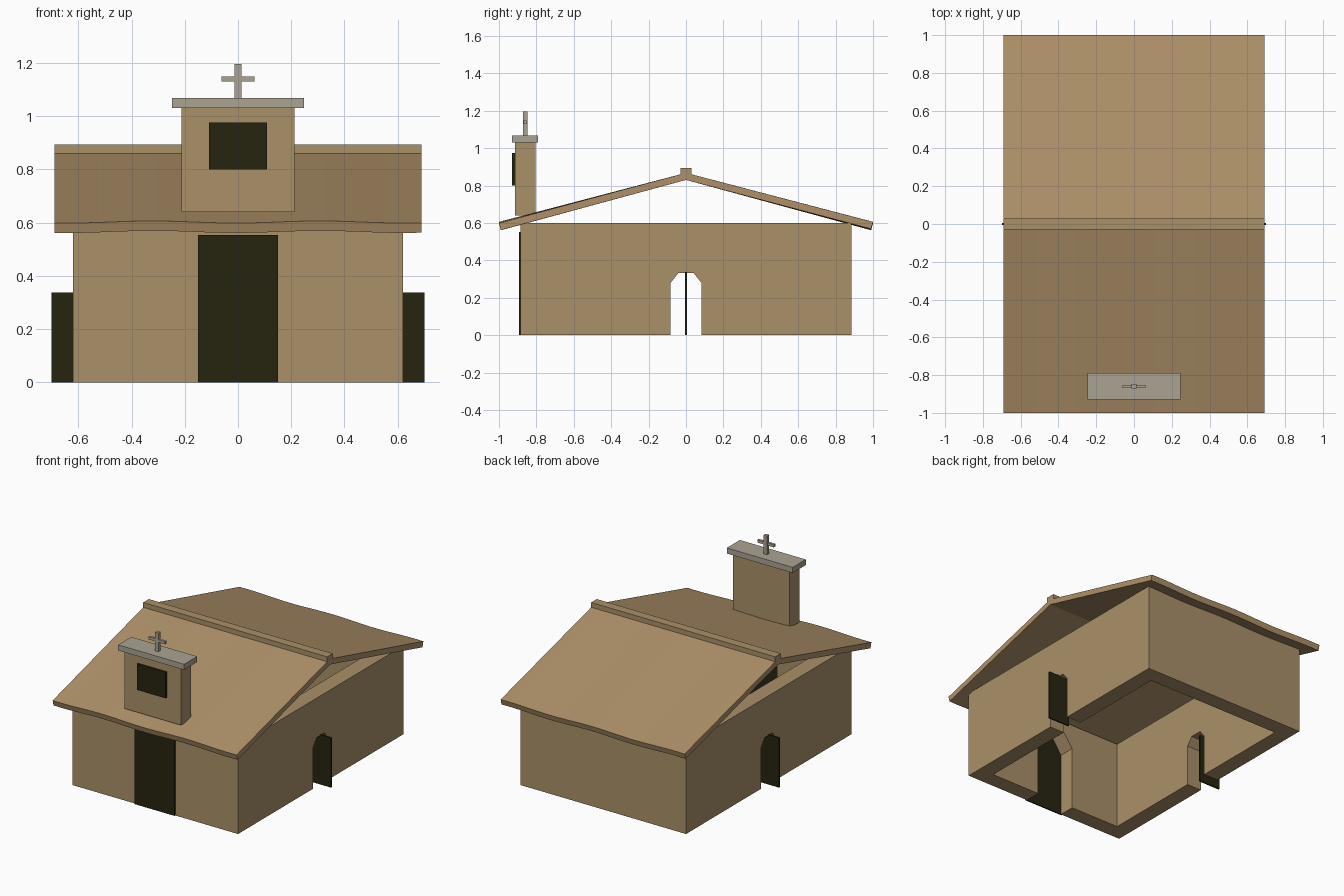
import bpy
import bmesh
import math
from mathutils import Vector

cube = bpy.data.objects.get("Cube")
if cube:
    bpy.data.objects.remove(cube, do_unlink=True)


def material(name, rgb):
    m = bpy.data.materials.new(name)
    m.use_nodes = True
    m.diffuse_color = (*rgb, 1)
    m.node_tree.nodes["Principled BSDF"].inputs["Base Color"].default_value = (*rgb, 1)
    return m


WALL = material("tan plaster", (0.40, 0.28, 0.14))
ROOF = material("warm tan roof", (0.42, 0.28, 0.14))
STONE = material("grey stone", (0.41, 0.37, 0.295))
DARK = material("dark wood", (0.019, 0.018, 0.005))


def finish(name, bm, mat):
    bmesh.ops.recalc_face_normals(bm, faces=bm.faces)
    mesh = bpy.data.meshes.new(name)
    bm.to_mesh(mesh)
    bm.free()
    mesh.materials.append(mat)
    ob = bpy.data.objects.new(name, mesh)
    bpy.context.collection.objects.link(ob)
    return ob


def box(name, x, y, z, mat):
    """Box from (low, high) ranges on each axis."""
    bm = bmesh.new()
    bmesh.ops.create_cube(bm, size=1)
    for v in bm.verts:
        v.co = Vector([r[0] if c < 0 else r[1] for c, r in zip(v.co, (x, y, z))])
    return finish(name, bm, mat)


def prism(name, profile, low, high, place, mat, steps=1):
    """Closed profile swept from low to high; place(a, b, t) gives the point."""
    bm = bmesh.new()
    rings = []
    for i in range(steps + 1):
        t = low + (high - low) * i / steps
        rings.append([bm.verts.new(place(a, b, t)) for a, b in profile])
    n = len(profile)
    for r, s in zip(rings, rings[1:]):
        for k in range(n):
            bm.faces.new((r[k], r[(k + 1) % n], s[(k + 1) % n], s[k]))
    bm.faces.new(rings[0])
    bm.faces.new(rings[-1])
    return finish(name, bm, mat)


def arch(half, spring, top):
    return [(-half, -0.1), (half, -0.1), (half, spring), (half / 2, top),
            (-half / 2, top), (-half, spring)]


# Hollow walls, open at top and bottom, with arched doorways
walls = box("walls", (-0.62, 0.62), (-0.885, 0.885), (0, 0.6), WALL)
cutters = [
    box("room_cutter", (-0.51, 0.51), (-0.775, 0.775), (-0.1, 0.7), WALL),
    prism("side_door_cutter", arch(0.082, 0.28, 0.332), -1, 1,
          lambda a, b, t: (t, a, b), WALL),
    prism("front_door_cutter", arch(0.14, 0.43, 0.53), -1, -0.7,
          lambda a, b, t: (a, t, b), WALL),
]
bpy.context.view_layer.objects.active = walls
for c in cutters:
    c.hide_render = True
    mod = walls.modifiers.new(c.name, "BOOLEAN")
    mod.operation = "DIFFERENCE"
    mod.solver = "EXACT"
    mod.object = c
    bpy.ops.object.modifier_apply(modifier=mod.name)
for c in cutters:
    bpy.data.objects.remove(c, do_unlink=True)

# Door panels
box("front_door", (-0.15, 0.15), (-0.893, -0.884), (0, 0.553), DARK)
for side, s in (("left", 1), ("right", -1)):
    box(side + "_side_door", sorted((0.54 * s, 0.70 * s)), (-0.005, 0.005), (0, 0.337), DARK)


# Roof slopes with gently wavy slabs
def wavy(s):
    def place(a, b, t):
        return (t, a * s, b + 0.004 * abs(a) * math.sin(10 * t + 1.5 * s))
    return place


slab = [(0, 0.868), (1, 0.602), (0.99, 0.565), (0, 0.83)]
for name, s in (("front_roof", -1), ("back_roof", 1)):
    roof = prism(name, slab, -0.69, 0.69, wavy(s), ROOF, steps=24)
    bpy.ops.object.select_all(action="DESELECT")
    roof.select_set(True)
    bpy.context.view_layer.objects.active = roof
    bpy.ops.object.shade_smooth_by_angle(angle=math.radians(30))
box("roof_ridge", (-0.69, 0.69), (-0.03, 0.03), (0.85, 0.893), WALL)

# Bell tower with window, cap and cross
box("tower", (-0.212, 0.212), (-0.915, -0.805), (0.64, 1.03), WALL)
box("tower_window", (-0.108, 0.108), (-0.93, -0.913), (0.80, 0.975), DARK)
box("tower_cap", (-0.247, 0.247), (-0.93, -0.79), (1.03, 1.068), STONE)
box("cross_post", (-0.013, 0.013), (-0.872, -0.848), (1.068, 1.195), STONE)
box("cross_bar", (-0.062, 0.062), (-0.868, -0.852), (1.13, 1.149), STONE)
